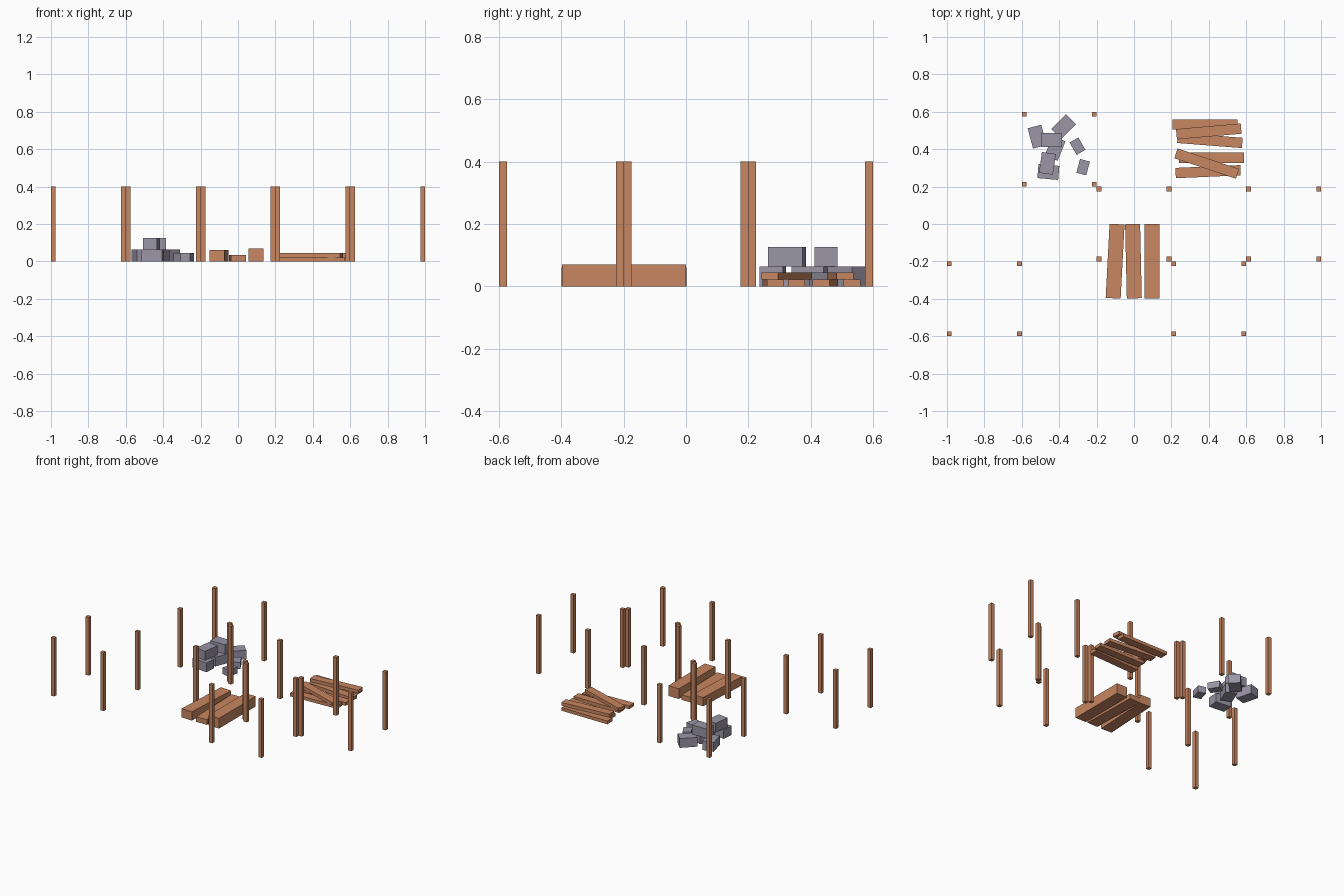
import bpy
import bmesh
from math import radians
from mathutils import Matrix

cube = bpy.data.objects.get("Cube")
if cube:
    bpy.data.objects.remove(cube, do_unlink=True)


def material(name, rgb):
    mat = bpy.data.materials.new(name)
    mat.use_nodes = True
    colour = (*rgb, 1.0)
    mat.diffuse_color = colour
    mat.node_tree.nodes["Principled BSDF"].inputs["Base Color"].default_value = colour
    return mat


wood = material("warm_wood", (0.58, 0.24, 0.12))
stone = material("grey_stone", (0.32, 0.30, 0.38))


def box(name, mat, centre, size, base=0.0, turn=0.0):
    """Box resting at height base, turned about z by degrees."""
    bm = bmesh.new()
    bmesh.ops.create_cube(bm, size=1.0)
    bmesh.ops.scale(bm, vec=size, verts=bm.verts)
    mesh = bpy.data.meshes.new(name)
    bm.to_mesh(mesh)
    bm.free()
    mesh.materials.append(mat)
    obj = bpy.data.objects.new(name, mesh)
    obj.matrix_world = (Matrix.Translation((*centre, base + size[2] / 2))
                        @ Matrix.Rotation(radians(turn), 4, "Z"))
    bpy.context.collection.objects.link(obj)
    return obj


# Corner posts around each square plot
POST, POST_HEIGHT, HALF = 0.025, 0.4, 0.1875
plots = {"back_right": (-0.4, 0.4), "centre": (0, 0), "left": (0.8, 0),
         "front_right": (-0.8, -0.4), "front_left": (0.4, -0.4)}
for plot, (px, py) in plots.items():
    for sx, side in ((-1, "right"), (1, "left")):
        for sy, end in ((-1, "front"), (1, "back")):
            box(f"{plot}_plot_post_{end}_{side}", wood,
                (px + sx * HALF, py + sy * HALF), (POST, POST, POST_HEIGHT))

# Heavy beams: x, height, turn
for i, (x, height, turn) in enumerate([(-0.101, 0.06, -3),
                                       (-0.003, 0.035, 1.3),
                                       (0.095, 0.07, 0)]):
    box(f"beam_{i + 1}", wood, (x, -0.199), (0.08, 0.397, height), turn=turn)

# Thin planks in two layers: x, y, turn, layer
THICK = 0.022
planks = [(0.379, 0.532, 0, 0), (0.400, 0.495, 5, 1), (0.406, 0.447, -4.5, 0),
          (0.414, 0.354, 0, 0), (0.396, 0.280, 2.5, 0), (0.389, 0.323, -18.3, 1)]
for i, (x, y, turn, layer) in enumerate(planks):
    box(f"plank_{i + 1}", wood, (x, y), (0.347, 0.055, THICK), layer * THICK, turn)

# Stone blocks: large ones in two layers, with two small ones beside them
LARGE, SMALL = (0.112, 0.075, 0.063), (0.076, 0.054, 0.045)
stones = [(-0.518, 0.467, 105, 0, LARGE), (-0.442, 0.449, 0, 1, LARGE),
          (-0.376, 0.520, 45, 0, LARGE), (-0.422, 0.404, 68, 0, LARGE),
          (-0.463, 0.324, 82, 1, LARGE), (-0.458, 0.278, -5, 0, LARGE),
          (-0.302, 0.416, 120, 0, SMALL), (-0.272, 0.304, 75, 0, SMALL)]
for i, (x, y, turn, layer, size) in enumerate(stones):
    box(f"stone_{i + 1}", stone, (x, y), size, layer * size[2], turn)
